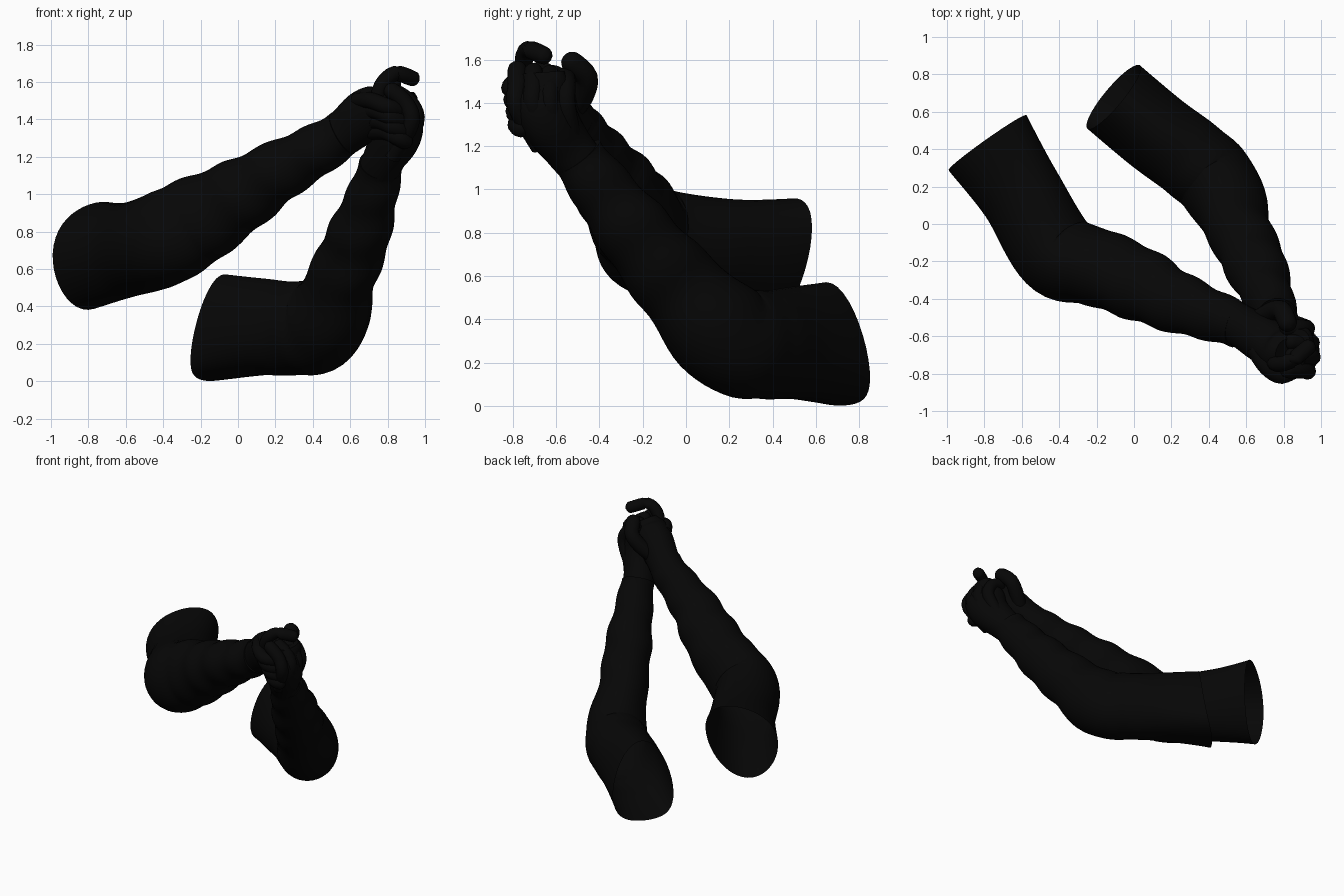
import bpy, bmesh, math
from mathutils import Vector

if "Cube" in bpy.data.objects:
    bpy.data.objects.remove(bpy.data.objects["Cube"], do_unlink=True)

black = bpy.data.materials.new("black cloth")
black.use_nodes = True
black.diffuse_color = (0.002, 0.002, 0.002, 1)
bsdf = black.node_tree.nodes["Principled BSDF"]
bsdf.inputs["Base Color"].default_value = black.diffuse_color
bsdf.inputs["Roughness"].default_value = 0.9


def spline(rows, steps):
    """Catmull-Rom interpolation of rows of any width."""
    ext = [rows[0]] + list(rows) + [rows[-1]]
    out = []
    for i in range(len(rows) - 1):
        quad = ext[i:i + 4]
        for s in range(steps):
            t = s / steps
            out.append([0.5 * (2 * b + (c - a) * t + (2 * a - 5 * b + 4 * c - d) * t * t
                               + (3 * b - a - 3 * c + d) * t ** 3) for a, b, c, d in zip(*quad)])
    return out + [list(rows[-1])]


def loft(name, rows, up=(0, 0, 1), sides=24, steps=6, fold=None, open_start=False, droop=(0, 0, 0)):
    """Skin elliptical rings (x, y, z, side radius, up radius) along a path.
    droop = sag of both sides, roll and forward slant of the first rings."""
    path = spline(rows, steps)
    up = Vector(up)
    sag, roll, slant = droop
    bm = bmesh.new()
    rings = []
    for i, p in enumerate(path):
        t = i / (len(path) - 1)
        fade = max(0, 1 - 4 * t)
        before, after = path[max(i - 1, 0)], path[min(i + 1, len(path) - 1)]
        tangent = (Vector(after[:3]) - Vector(before[:3])).normalized()
        side = tangent.cross(up).normalized()
        top = side.cross(tangent)
        ring = []
        for k in range(sides):
            a = 2 * math.pi * k / sides
            c, s = math.cos(a), math.sin(a)
            f = fold(t, a) if fold else 1
            offset = side * p[3] * c + top * (p[4] * s + fade * (roll * c - sag * c * c))
            ring.append(bm.verts.new(Vector(p[:3]) + f * offset + tangent * slant * fade * s))
        rings.append(ring)
    for r, q in zip(rings, rings[1:]):
        for k in range(sides):
            n = (k + 1) % sides
            bm.faces.new((r[k], r[n], q[n], q[k]))
    if not open_start:
        bm.faces.new(rings[0][::-1])
    bm.faces.new(rings[-1])
    bmesh.ops.recalc_face_normals(bm, faces=bm.faces)
    mesh = bpy.data.meshes.new(name)
    bm.to_mesh(mesh)
    bm.free()
    mesh.materials.append(black)
    obj = bpy.data.objects.new(name, mesh)
    bpy.context.collection.objects.link(obj)
    bpy.ops.object.select_all(action='DESELECT')
    obj.select_set(True)
    bpy.context.view_layer.objects.active = obj
    bpy.ops.object.shade_smooth_by_angle(angle=math.radians(50))


def finger(name, points, r, up):
    """Round finger with a domed tip."""
    rows = [(*p, r, r) for p in points]
    a, b = Vector(points[-2]), Vector(points[-1])
    d = (b - a).normalized() * r
    rows += [(*(b + d * 0.7), r * 0.72, r * 0.72), (*(b + d), r * 0.15, r * 0.15)]
    loft(name, rows, up, sides=12, steps=4)


def folds(t, a):
    """Cloth wrinkles that grow from the elbow to the wrist."""
    strength = 0.04 * min(1, max(0, (t - 0.25) * 3))
    return 1 + strength * math.sin(t * 44 + 1.3 * math.sin(a + 1)) + 0.012 * math.sin(3 * a + t * 9)


# Sleeves, open at the shoulder end
loft("right_sleeve", [
    (-.78, .43, .67, .255, .28), (-.6, .16, .70, .225, .255), (-.41, -.155, .755, .23, .255),
    (-.22, -.225, .855, .21, .24), (0, -.31, .985, .2, .2), (.2, -.405, 1.115, .17, .165),
    (.4, -.48, 1.225, .14, .14), (.56, -.54, 1.32, .12, .125)],
    sides=40, steps=9, fold=folds, open_start=True, droop=(-.04, -.07, 0))
loft("left_sleeve", [
    (-.11, .68, .29, .22, .285), (.12, .49, .29, .22, .26), (.32, .34, .28, .22, .25),
    (.465, .19, .32, .215, .25), (.565, -.045, .57, .172, .2), (.65, -.22, .78, .165, .175),
    (.715, -.375, .98, .135, .145), (.765, -.5, 1.15, .115, .125)],
    sides=40, steps=9, fold=folds, open_start=True, droop=(.12, 0, .05))

# Gloved palms
loft("right_palm", [
    (.48, -.5, 1.27, .12, .12), (.58, -.55, 1.34, .115, .125), (.68, -.61, 1.42, .125, .14),
    (.77, -.67, 1.48, .12, .12), (.82, -.69, 1.54, .08, .08)])
loft("left_palm", [
    (.74, -.46, 1.09, .11, .11), (.785, -.55, 1.2, .11, .12), (.85, -.63, 1.32, .12, .145),
    (.87, -.66, 1.43, .11, .15), (.87, -.67, 1.54, .07, .11)])

# Four fingers of each hand, closed around the other hand
for i in range(4):
    y = -.78 + .075 * i
    bow = .025 * abs(i - 1.4)
    finger(f"left_finger_{i + 1}",
           [(.86 - bow, y * .7 - .13, 1.2), (.96 - bow, y, 1.38),
            (.935 - bow, y, 1.48), (.86 - bow, y, 1.55 - .01 * i)], .045, (0, 1, 0))
    z = 1.5 - .055 * i
    finger(f"right_finger_{i + 1}",
           [(.64 + .025 * i, -.66, z), (.71 + .025 * i, -.765 + .01 * i, z),
            (.79 + .02 * i, -.81 + .01 * i, z - .03), (.86 + .01 * i, -.765, z - .05)], .045, (0, 0, 1))

# Hooked index finger and thumb above the clasp
finger("right_hooked_finger", [(.74, -.73, 1.49), (.77, -.75, 1.585), (.84, -.73, 1.645), (.93, -.66, 1.62)],
       .042, (1, 1, 0))
finger("right_thumb", [(.65, -.52, 1.37), (.72, -.475, 1.44), (.785, -.46, 1.52), (.82, -.525, 1.585)],
       .052, (1, -.6, 0))
